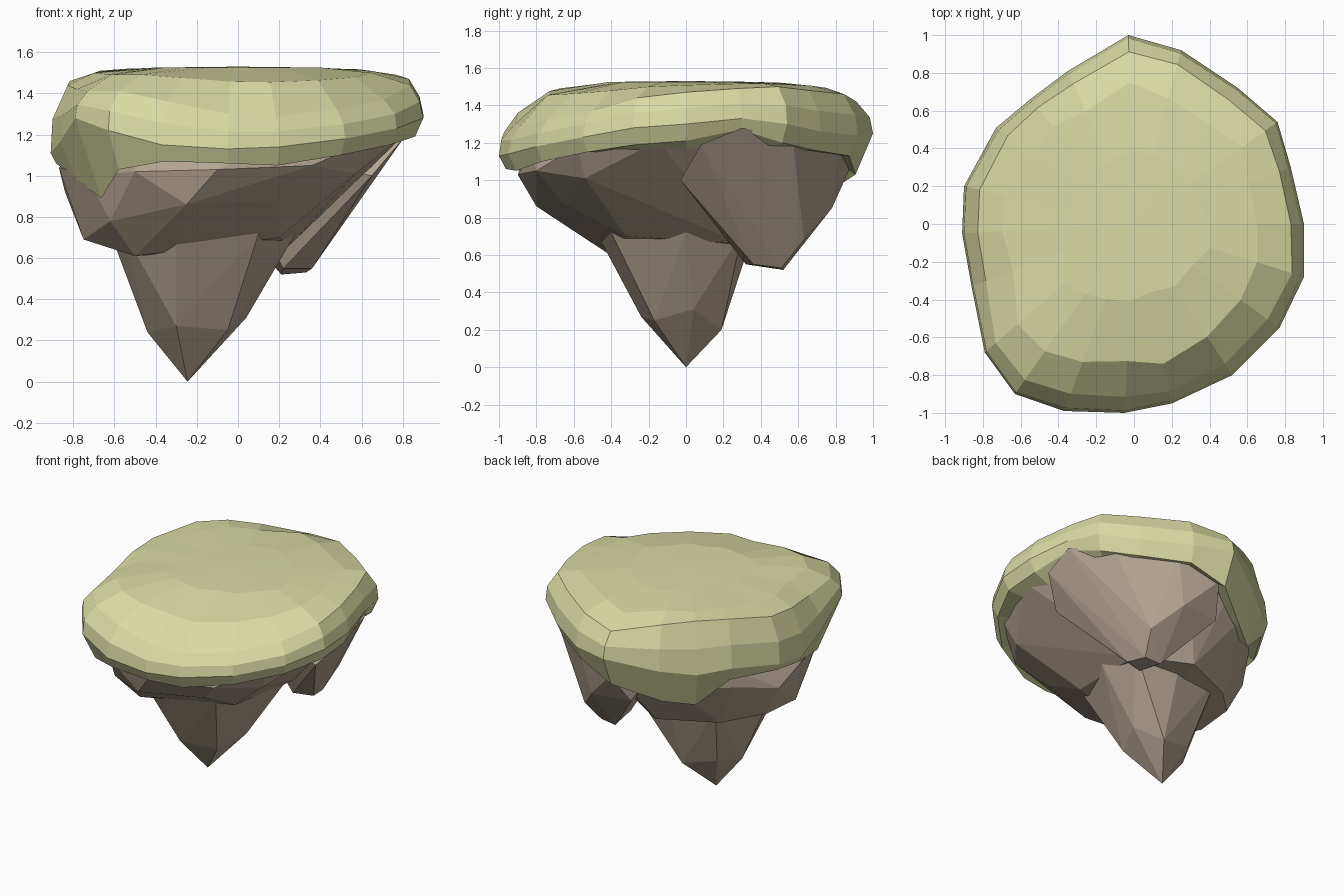
import bpy, bmesh, random

random.seed(4)


def material(name, rgb):
    m = bpy.data.materials.new(name)
    m.diffuse_color = (*rgb, 1)
    return m


def make_object(name, bm, mat):
    bmesh.ops.recalc_face_normals(bm, faces=bm.faces)
    me = bpy.data.meshes.new(name)
    bm.to_mesh(me)
    bm.free()
    ob = bpy.data.objects.new(name, me)
    bpy.context.collection.objects.link(ob)
    me.materials.append(mat)
    return ob


def hull(name, points, mat):
    bm = bmesh.new()
    for p in points:
        bm.verts.new(p)
    bmesh.ops.convex_hull(bm, input=bm.verts)
    loose = [v for v in bm.verts if not v.link_faces]
    bmesh.ops.delete(bm, geom=loose, context='VERTS')
    return make_object(name, bm, mat)


stone = material("stone", (0.46, 0.38, 0.29))
grass = material("grass", (0.7, 0.71, 0.37))

# Rock: broad bulging body
body = hull("rock", [
    (-.72, -.3, 1.15), (-.5, -.72, 1.15), (-.1, -.84, 1.14), (.2, -.82, 1.15), (.66, -.58, 1.18),
    (.82, -.15, 1.21), (.7, .4, 1.22), (.2, .8, 1.2), (-.2, .78, 1.15), (-.6, .45, 1.15),
    (-.87, -.1, 1.04), (-.74, -.46, 1.0), (-.5, -.77, 1.02), (-.1, -.9, 1.03), (.36, -.8, 1.05),
    (.57, -.54, 1.01), (-.84, .12, .92), (-.66, .4, .98), (-.35, .66, .98),
    (-.62, -.54, .78), (-.25, -.8, .86), (.2, -.66, .88), (.48, -.35, .92),
    (-.75, -.2, .69), (-.72, .1, .69), (-.5, -.42, .61), (-.3, -.5, .69), (.2, -.32, .7),
    (-.5, .32, .65), (-.1, .5, .64), (.25, .3, .66)], stone)

# Rock: main downward spike
spike = hull("rock_spike", [
    (-.62, -.1, .72), (-.55, -.35, .72), (-.3, -.48, .72), (.1, -.4, .72),
    (.28, 0, .72), (.24, .3, .72), (-.1, .36, .72), (-.45, .3, .72),
    (-.44, -.02, .24), (-.3, -.24, .27), (-.05, -.17, .25), (.04, .04, .31),
    (-.1, .19, .2), (-.35, .14, .26), (-.245, 0, 0)], stone)

# Rock: blunt lobe at the back right
lobe = hull("rock_lobe", [
    (.22, .32, .55), (.36, .36, .55), (.21, .52, .52), (.33, .51, .53),
    (.5, .4, .78), (.38, .63, .68), (.22, .78, .85), (-.08, .75, .86),
    (.65, -.03, 1.0), (.81, .08, 1.19), (.82, .3, 1.28), (.66, .57, 1.22),
    (.3, .82, 1.17), (0, .88, 1.07), (-.1, .2, 1.15)], stone)

# Fuse the rock parts
bpy.context.view_layer.objects.active = body
for part in (spike, lobe):
    mod = body.modifiers.new("fuse", 'BOOLEAN')
    mod.operation = 'UNION'
    mod.solver = 'EXACT'
    mod.object = part
    bpy.ops.object.modifier_apply(modifier=mod.name)
    bpy.data.objects.remove(part)

# Grass cap: rim points as x, y, then heights of lower edge, widest line and upper edge
rim = [
    (-.37, -.99, 1.07, 1.15, 1.36), (-.05, -1, 1.06, 1.13, 1.3), (.2, -.95, 1.05, 1.14, 1.29),
    (.52, -.8, 1.1, 1.18, 1.32), (.77, -.55, 1.15, 1.23, 1.37), (.9, -.28, 1.19, 1.28, 1.44),
    (.9, 0, 1.21, 1.3, 1.47), (.83, .3, 1.27, 1.33, 1.49), (.76, .54, 1.2, 1.3, 1.5),
    (.55, .72, 1.16, 1.26, 1.48), (.25, .92, 1.13, 1.24, 1.46), (-.03, 1, 1.03, 1.25, 1.42),
    (-.35, .81, .91, 1.17, 1.48), (-.55, .66, .88, 1.14, 1.51), (-.73, .51, 1.08, 1.18, 1.51),
    (-.9, .2, 1.09, 1.14, 1.46), (-.91, -.05, 1.06, 1.11, 1.44), (-.86, -.33, .99, 1.17, 1.42),
    (-.79, -.68, .89, 1.28, 1.41), (-.63, -.9, 1.03, 1.22, 1.41)]

bm = bmesh.new()
n = len(rim)


def ring(scale, height, jitter=0):
    out = []
    for x, y, low, mid, up in rim:
        s = scale(low, mid) + random.uniform(-jitter, jitter)
        out.append(bm.verts.new((x * s, y * s, height(low, mid, up))))
    return out


rings = [
    ring(lambda lo, mi: .8, lambda lo, mi, up: min(1.15, lo + .08)),
    ring(lambda lo, mi: .99 - .38 * (mi - lo), lambda lo, mi, up: lo),
    ring(lambda lo, mi: 1, lambda lo, mi, up: mi),
    ring(lambda lo, mi: .985, lambda lo, mi, up: mi + .5 * (up - mi), .006),
    ring(lambda lo, mi: .92, lambda lo, mi, up: up, .012),
    ring(lambda lo, mi: .75, lambda lo, mi, up: up + .7 * (1.525 - up), .03),
    ring(lambda lo, mi: .42, lambda lo, mi, up: 1.525, .04)]
for a, b in zip(rings, rings[1:]):
    for i in range(n):
        j = (i + 1) % n
        bm.faces.new((a[i], a[j], b[j], b[i]))
top = bm.verts.new((0, 0, 1.53))
for i in range(n):
    bm.faces.new((rings[-1][i], rings[-1][(i + 1) % n], top))
bm.faces.new(rings[0])
make_object("grass_cap", bm, grass)
